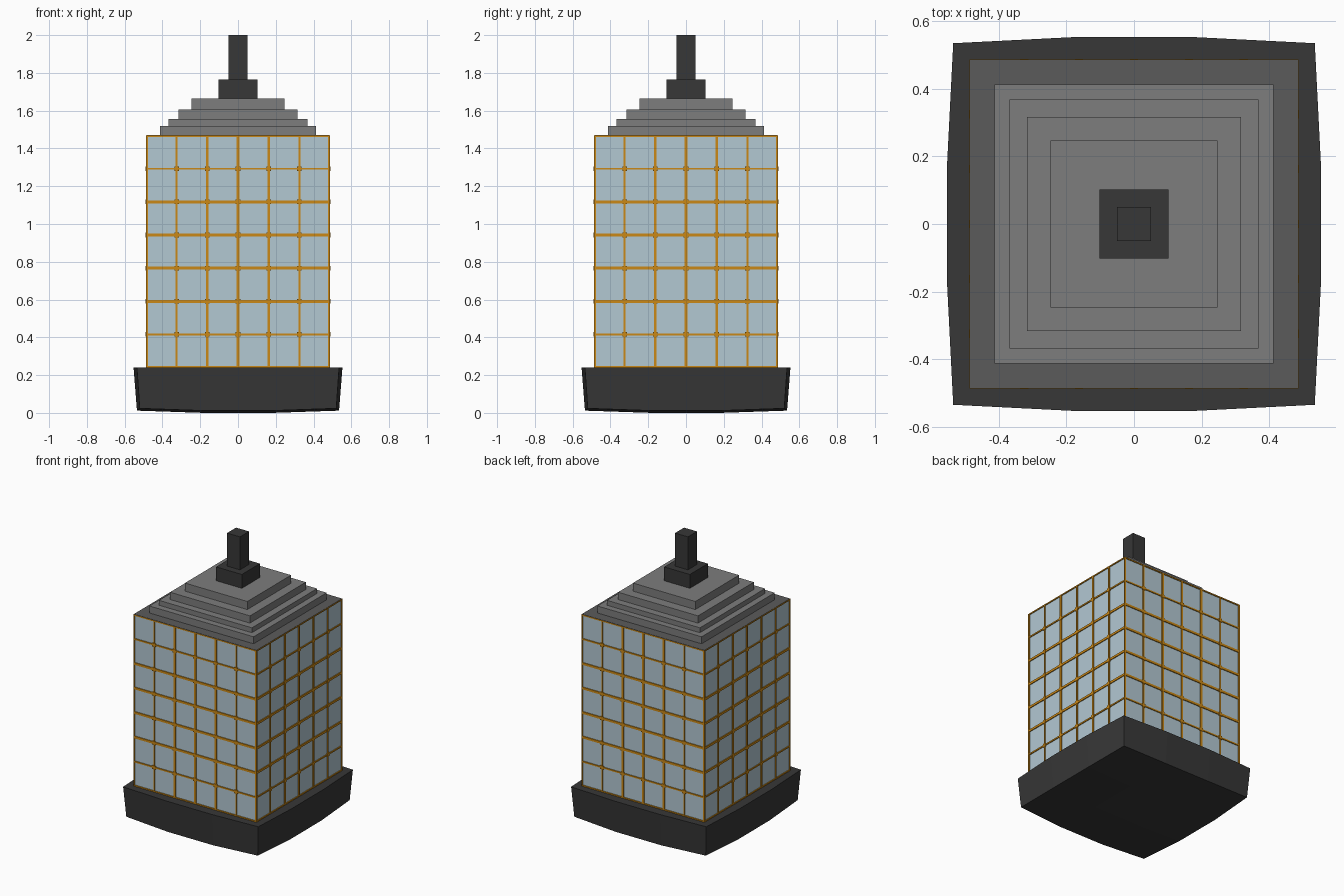
import bpy, bmesh

if "Cube" in bpy.data.objects:
    bpy.data.objects.remove(bpy.data.objects["Cube"])


def material(name, rgb):
    m = bpy.data.materials.new(name)
    m.diffuse_color = (*rgb, 1)
    m.use_nodes = True
    m.node_tree.nodes["Principled BSDF"].inputs["Base Color"].default_value = m.diffuse_color
    return m


BLACK = material("charcoal", (0.038, 0.038, 0.038))
GREY = material("mid grey", (0.205, 0.205, 0.205))
ROOF = material("dark grey", (0.105, 0.105, 0.105))
GLASS = material("pale blue glass", (0.45, 0.58, 0.65))
GOLD = material("amber frame", (0.60, 0.25, 0.008))


def finish(bm, name, mat):
    bmesh.ops.recalc_face_normals(bm, faces=bm.faces)
    me = bpy.data.meshes.new(name)
    bm.to_mesh(me)
    bm.free()
    me.materials.append(mat)
    ob = bpy.data.objects.new(name, me)
    bpy.context.collection.objects.link(ob)
    return ob


def add_box(bm, lo, hi):
    vs = bmesh.ops.create_cube(bm, size=1)["verts"]
    for v in vs:
        for i in range(3):
            v.co[i] = (lo[i] + hi[i]) / 2 + v.co[i] * (hi[i] - lo[i])


def block(name, half, z0, z1, mat):
    bm = bmesh.new()
    add_box(bm, (-half, -half, z0), (half, half, z1))
    return finish(bm, name, mat)


# Base: 3x3 grid plinth, sides and underside bulging gently
def base_grid(bm, z_corner, z_edge, z_mid, corner, edge):
    rows = []
    for j in range(4):
        row = []
        for i in range(4):
            ox, oy = i in (0, 3), j in (0, 3)
            sx, sy = (1 if i > 1 else -1), (1 if j > 1 else -1)
            out = corner if ox and oy else edge
            z = (z_mid, z_edge, z_corner)[ox + oy]
            row.append(bm.verts.new((sx * (out if ox else 0.18),
                                     sy * (out if oy else 0.18), z)))
        rows.append(row)
    for j in range(3):
        for i in range(3):
            bm.faces.new((rows[j][i], rows[j][i + 1], rows[j + 1][i + 1], rows[j + 1][i]))
    ring = [rows[0][i] for i in range(3)] + [rows[j][3] for j in range(3)]
    return ring + [rows[3][3 - i] for i in range(3)] + [rows[3 - j][0] for j in range(3)]


bm = bmesh.new()
low = base_grid(bm, 0.024, 0.012, 0.0, 0.52, 0.535)
top = base_grid(bm, 0.24, 0.24, 0.24, 0.535, 0.553)
for k in range(12):
    n = (k + 1) % 12
    bm.faces.new((low[k], low[n], top[n], top[k]))
finish(bm, "base", BLACK)

# Tower glass and flat roof
Z0, Z1, R = 0.24, 1.468, 0.487
block("tower_glass", 0.481, Z0, Z1 - 0.006, GLASS)
block("roof_slab", 0.485, Z1 - 0.006, Z1 + 0.002, ROOF)

# Window frame: continuous rings, mullions and square joints on four sides
COLS, ROWS = 6, 7
xs = [-R + 2 * R * i / COLS for i in range(COLS + 1)]
zs = [Z0 + (Z1 - Z0) * j / ROWS for j in range(ROWS + 1)]
bm = bmesh.new()


def side_box(u0, u1, z0, z1, depth):
    for s in (-1, 1):
        a, b = sorted((s * (R - 0.01), s * depth))
        add_box(bm, (u0, a, z0), (u1, b, z1))
        add_box(bm, (a, u0, z0), (b, u1, z1))


for i, x in enumerate(xs):
    h = 0.005 if i in (1, COLS - 1) else 0.007
    side_box(max(x - h, -R), min(x + h, R), Z0, Z1, R)
for j, z in enumerate(zs):
    h = 0.005 if j in (1, ROWS - 1) else 0.008
    side_box(-R, R, max(z - h, Z0), min(z + h, Z1), R)
for x in xs[1:-1]:
    for z in zs[1:-1]:
        side_box(x - 0.012, x + 0.012, z - 0.012, z + 0.012, R + 0.002)
finish(bm, "window_frame", GOLD)

# Stepped crown
tiers = [(0.413, 1.47, 1.52), (0.368, 1.52, 1.555), (0.316, 1.555, 1.607), (0.247, 1.607, 1.665)]
for k, (half, z0, z1) in enumerate(tiers):
    block(f"crown_step_{k + 1}", half, z0, z1, GREY)

# Mast
block("mast_block", 0.102, 1.665, 1.764, BLACK)
block("mast", 0.051, 1.764, 2.0, BLACK)
